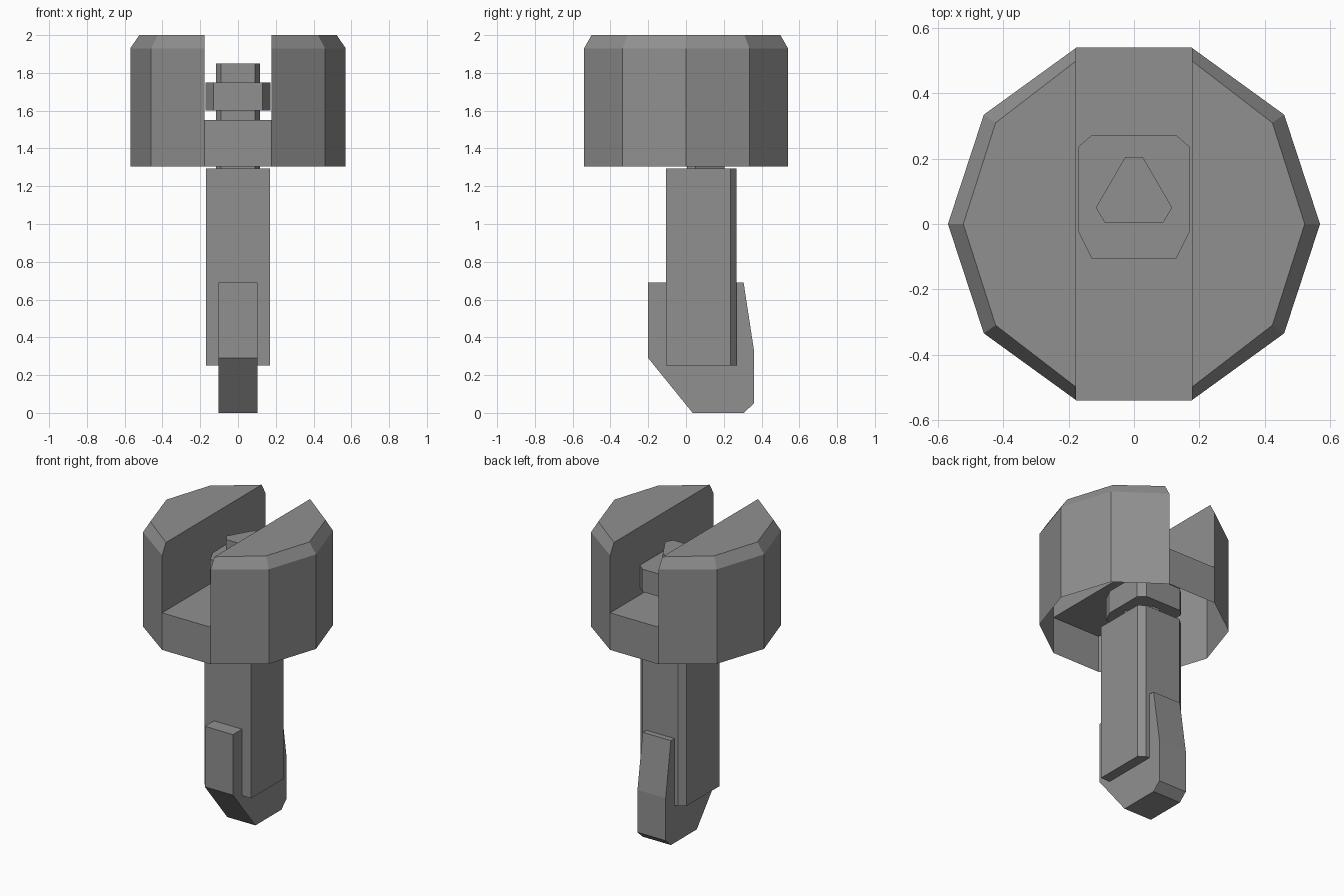
import bpy, bmesh

cube = bpy.data.objects.get("Cube")
if cube:
    bpy.data.objects.remove(cube, do_unlink=True)

grey = bpy.data.materials.new("mid_grey")
grey.use_nodes = True
COLOUR = (0.28, 0.28, 0.28, 1)
grey.diffuse_color = COLOUR
grey.node_tree.nodes["Principled BSDF"].inputs["Base Color"].default_value = COLOUR


def finish(name, bm):
    """Weld, fix normals and turn the bmesh into an object."""
    bmesh.ops.remove_doubles(bm, verts=bm.verts, dist=0.0005)
    bmesh.ops.recalc_face_normals(bm, faces=bm.faces)
    mesh = bpy.data.meshes.new(name)
    bm.to_mesh(mesh)
    bm.free()
    mesh.materials.append(grey)
    obj = bpy.data.objects.new(name, mesh)
    bpy.context.collection.objects.link(obj)
    return obj


def prism(name, outline, lo, hi, axis="z"):
    """Extrude an outline along z (points x, y) or along x (points y, z)."""
    bm = bmesh.new()
    place = (lambda p, h: (p[0], p[1], h)) if axis == "z" else (lambda p, h: (h, p[0], p[1]))
    face = bm.faces.new([bm.verts.new(place(p, lo)) for p in outline])
    ext = bmesh.ops.extrude_face_region(bm, geom=[face])
    shift = (0, 0, hi - lo) if axis == "z" else (hi - lo, 0, 0)
    verts = [g for g in ext["geom"] if isinstance(g, bmesh.types.BMVert)]
    bmesh.ops.translate(bm, verts=verts, vec=shift)
    return finish(name, bm)


def mirrored(half):
    """Complete an outline given its +x half."""
    return half + [(-x, y) for x, y in reversed(half)]


# Slotted head: ten-sided shell, open underneath, bevelled at the top
SLOT, BASE, FLOOR, RIM, TOP = 0.177, 1.305, 1.55, 1.93, 2.0
outer = [(SLOT, -0.54), (0.46, -0.335), (0.57, 0), (0.46, 0.335), (SLOT, 0.54)]
inner = [(SLOT, -0.5), (0.424, -0.31), (0.523, 0), (0.424, 0.31), (SLOT, 0.5)]
levels = [(outer, BASE), (outer, FLOOR), (outer, RIM), (inner, TOP)]

bm = bmesh.new()


def face(points):
    bm.faces.new([bm.verts.new(p) for p in points])


for side in (1, -1):
    rings = [[(side * x, y, z) for x, y in pts] for pts, z in levels]
    for low, high in zip(rings, rings[1:]):
        for i in range(4):
            face([low[i], low[i + 1], high[i + 1], high[i]])
    face(rings[-1])
    # Slot wall
    face([r[0] for r in rings[1:]] + [r[-1] for r in reversed(rings[1:])])

# Slot floor and its two end walls
ends = (-0.54, 0.54)
face([(-SLOT, ends[0], FLOOR), (SLOT, ends[0], FLOOR),
      (SLOT, ends[1], FLOOR), (-SLOT, ends[1], FLOOR)])
for y in ends:
    face([(-SLOT, y, BASE), (SLOT, y, BASE), (SLOT, y, FLOOR), (-SLOT, y, FLOOR)])
finish("slotted_head", bm)

# Pin running through the head
prism("pin", mirrored([(0.09, 0.005), (0.117, 0.05), (0.027, 0.205)]), 1.29, 1.85)

# Nuts above and below the slot floor
nut = mirrored([(0.13, -0.105), (0.172, -0.02), (0.172, 0.235), (0.13, 0.272)])
for name, z in (("upper_nut", 1.6), ("lower_nut", 1.355)):
    prism(name, nut, z, z + 0.15)

# Stem with chamfered back corners
prism("stem", mirrored([(0.17, -0.105), (0.17, 0.235), (0.13, 0.268)]), 0.25, 1.295)

# Blade through the lower end of the stem
blade = [(-0.2, 0.69), (-0.2, 0.29), (0.035, 0), (0.305, 0),
         (0.36, 0.05), (0.36, 0.33), (0.305, 0.69)]
prism("blade", blade, -0.103, 0.103, axis="x")
